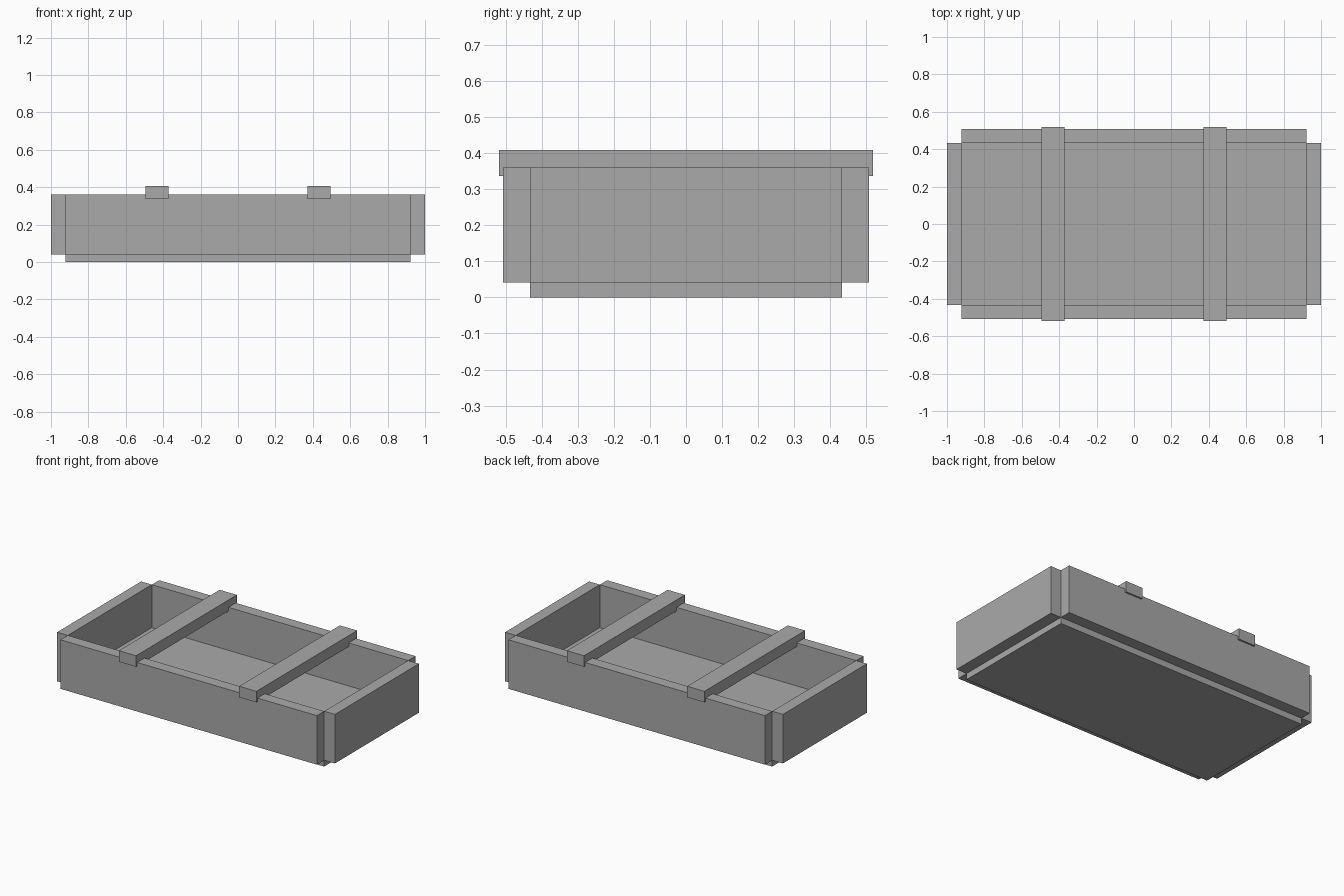
import bpy

if "Cube" in bpy.data.objects:
    bpy.data.objects.remove(bpy.data.objects["Cube"], do_unlink=True)

# Single plain grey
grey = bpy.data.materials.new("plain grey")
grey.use_nodes = True
colour = (0.4, 0.4, 0.4, 1)
grey.diffuse_color = colour
grey.node_tree.nodes["Principled BSDF"].inputs["Base Color"].default_value = colour


def board(name, x, y, z):
    """Box spanning the given (low, high) ranges."""
    spans = (x, y, z)
    bpy.ops.mesh.primitive_cube_add(size=1, location=[(a + b) / 2 for a, b in spans])
    ob = bpy.context.object
    ob.name = name
    ob.scale = [b - a for a, b in spans]
    bpy.ops.object.transform_apply(location=False, rotation=False, scale=True)
    ob.data.materials.append(grey)
    return ob


IN_X, IN_Y = 0.923, 0.432      # inside half length and half depth
THICK = 0.077                  # board thickness
WALL_Z = (0.041, 0.36)
SLAT_X, SLAT_HALF = 0.433, 0.062

# Floor board, hanging below the walls
board("floor", (-IN_X, IN_X), (-IN_Y, IN_Y), (0, 0.08))

# Walls butt at the corners without overlapping
for side, s in (("right", -1), ("left", 1)):
    board(side + "_end_wall", sorted((s * IN_X, s * (IN_X + THICK))),
          (-IN_Y, IN_Y), WALL_Z)
for side, s in (("front", -1), ("back", 1)):
    board(side + "_wall", (-IN_X, IN_X),
          sorted((s * IN_Y, s * (IN_Y + 0.075))), WALL_Z)

# Cross slats let into the wall tops
for side, s in (("right", -1), ("left", 1)):
    board(side + "_slat", (s * SLAT_X - SLAT_HALF, s * SLAT_X + SLAT_HALF),
          (-0.518, 0.518), (0.336, 0.408))
